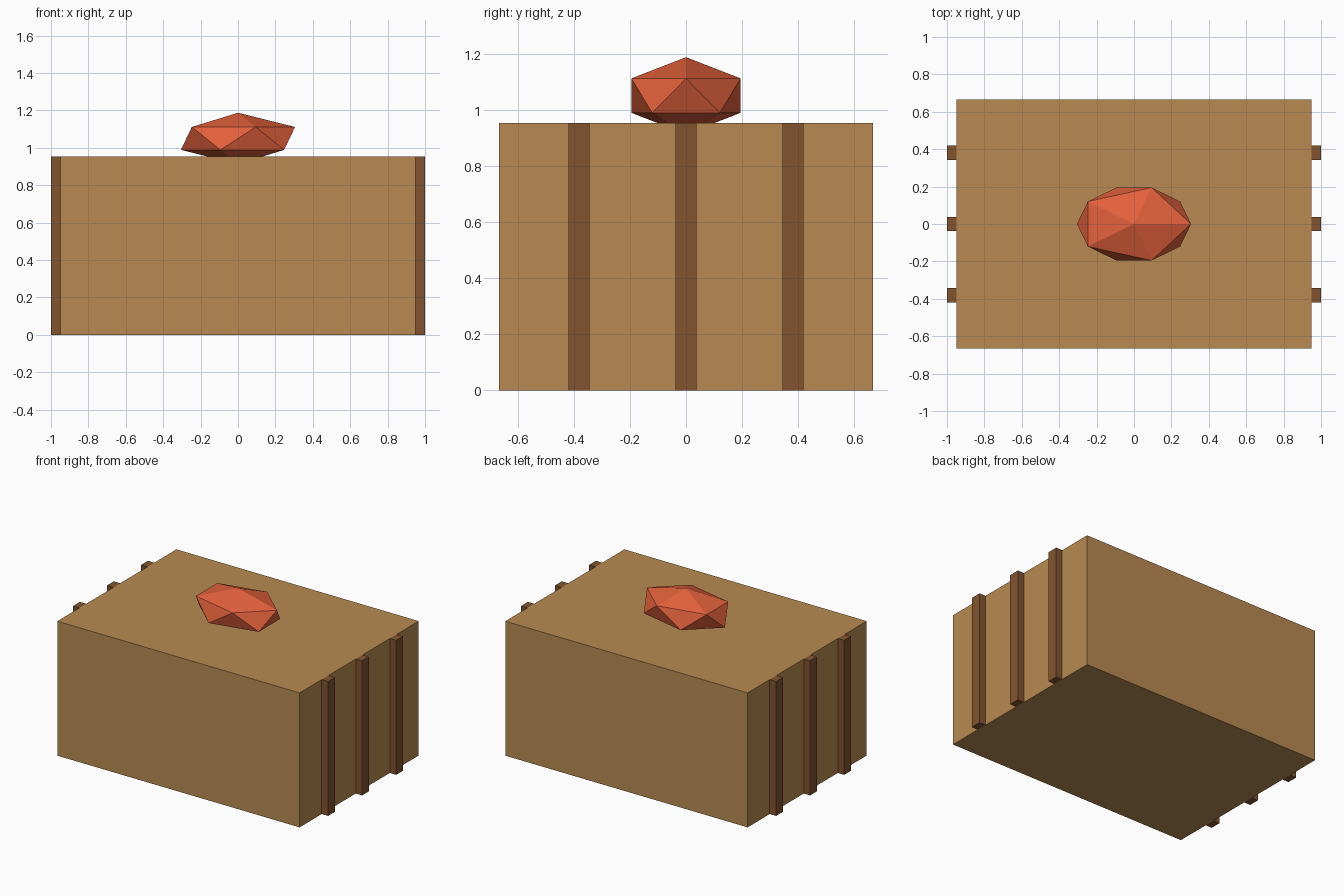
import bpy

if "Cube" in bpy.data.objects:
    bpy.data.objects.remove(bpy.data.objects["Cube"])


def srgb(r, g, b):
    f = lambda c: c / 12.92 if c <= 0.04045 else ((c + 0.055) / 1.055) ** 2.4
    return (f(r / 255), f(g / 255), f(b / 255), 1.0)


def material(name, rgb):
    m = bpy.data.materials.new(name)
    m.diffuse_color = srgb(*rgb)
    m.use_nodes = True
    m.node_tree.nodes["Principled BSDF"].inputs["Base Color"].default_value = m.diffuse_color
    return m


tan = material("tan_wood", (184, 138, 82))
brown = material("dark_wood", (130, 84, 48))
red = material("red", (227, 97, 60))


def box(name, centre, size, mat):
    bpy.ops.mesh.primitive_cube_add(size=1, location=centre)
    ob = bpy.context.object
    ob.name = name
    ob.scale = size
    bpy.ops.object.transform_apply(location=False, rotation=False, scale=True)
    ob.data.materials.append(mat)
    return ob


H = 0.953

# Crate body
box("crate_body", (0, 0, H / 2), (1.9, 1.333, H), tan)

# Three upright slats on each end
for side, label in ((-1, "left"), (1, "right")):
    for i, y in enumerate((-0.381, 0, 0.381)):
        box(f"{label}_slat_{i + 1}", (side * 0.975, y, H / 2),
            (0.05, 0.076, H), brown)

# Faceted red lump resting on the lid, partly sunk in
bpy.ops.mesh.primitive_ico_sphere_add(subdivisions=1, radius=1, location=(0, 0, 1.05))
lump = bpy.context.object
lump.name = "red_lump"
lump.scale = (0.341, 0.229, 0.137)
bpy.ops.object.transform_apply(location=False, rotation=False, scale=True)
lump.data.materials.append(red)
